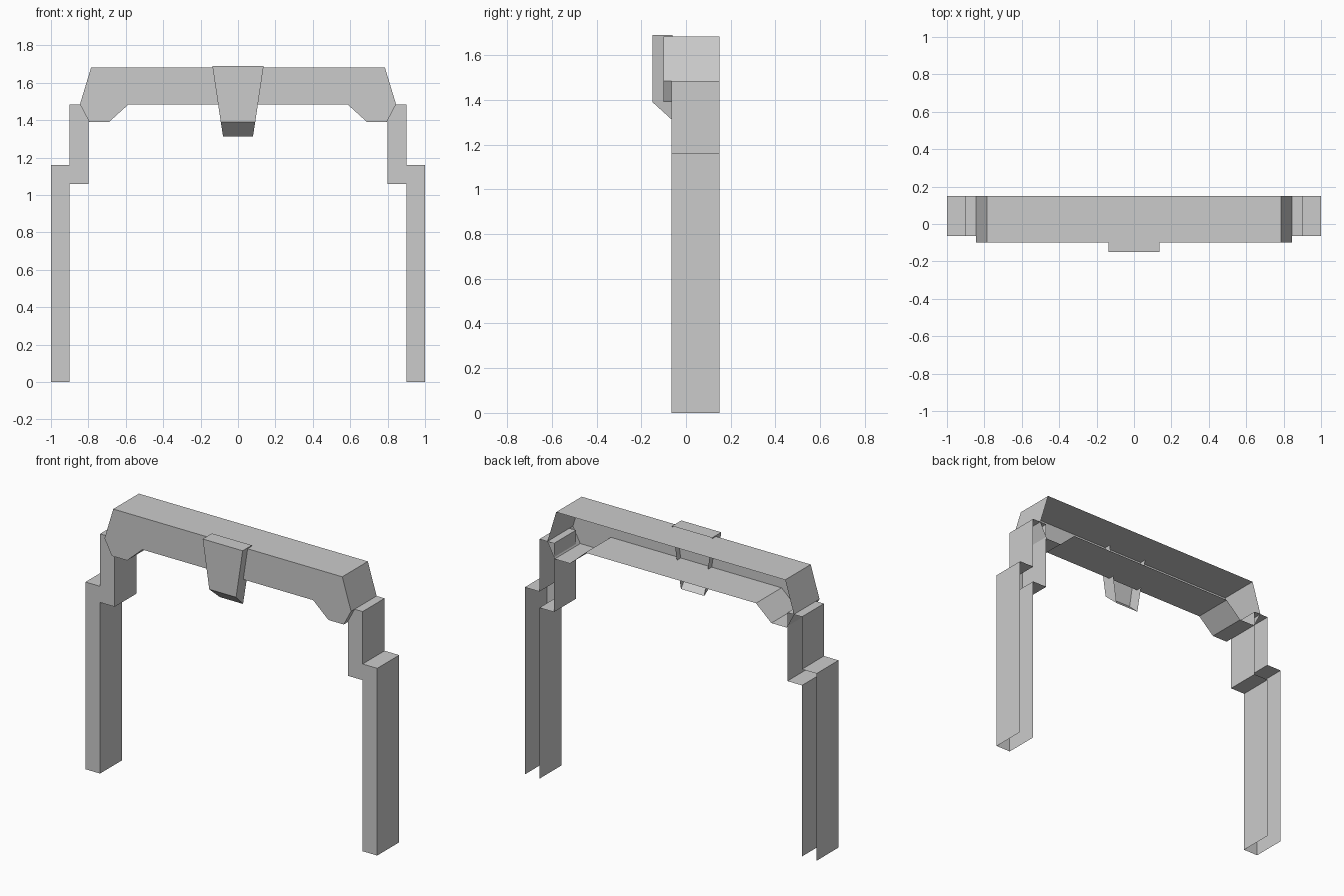
import bpy, bmesh

if "Cube" in bpy.data.objects:
    bpy.data.objects.remove(bpy.data.objects["Cube"])


def mesh_object(name, bm):
    bmesh.ops.recalc_face_normals(bm, faces=bm.faces)
    # the shells are open at the back, so make the front face point to -y
    bm.normal_update()
    front = min(bm.faces, key=lambda f: f.calc_center_median().y)
    if front.normal.y > 0:
        bmesh.ops.reverse_faces(bm, faces=bm.faces)
    me = bpy.data.meshes.new(name)
    bm.to_mesh(me)
    bm.free()
    ob = bpy.data.objects.new(name, me)
    bpy.context.collection.objects.link(ob)
    return ob


def open_shell(name, profile, y_front, y_back, skip_floor=False):
    """Front profile (x, z) with walls running back; the back stays open."""
    bm = bmesh.new()
    front = [bm.verts.new((x, y_front, z)) for x, z in profile]
    back = [bm.verts.new((x, y_back, z)) for x, z in profile]
    bm.faces.new(front)
    n = len(profile)
    for i in range(n):
        j = (i + 1) % n
        if skip_floor and profile[i][1] == 0 and profile[j][1] == 0:
            continue
        bm.faces.new((front[i], front[j], back[j], back[i]))
    return mesh_object(name, bm)


# Stepped posts, open at the back and at the floor
post = [(1, 0), (1, 1.16), (0.9, 1.16), (0.9, 1.485),
        (0.8, 1.485), (0.8, 1.06), (0.9, 1.06), (0.9, 0)]
for side, s in (("right", 1), ("left", -1)):
    open_shell(side + "_post", [(s * x, z) for x, z in post],
               -0.065, 0.15, skip_floor=True)

# Lintel with angled ends and corbels
half = [(0.785, 1.683), (0.845, 1.485), (0.795, 1.39), (0.69, 1.39), (0.585, 1.485)]
open_shell("lintel", half + [(-x, z) for x, z in reversed(half)], -0.1, 0.15)

# Tapered keystone with a sloping lower face, open at the back
bm = bmesh.new()
rows = [(0.137, -0.06, 1.69), (0.137, -0.15, 1.69),
        (0.092, -0.15, 1.39), (0.08, -0.065, 1.313)]
left = [bm.verts.new((-x, y, z)) for x, y, z in rows]
right = [bm.verts.new((x, y, z)) for x, y, z in rows]
for i in range(3):
    bm.faces.new((left[i], left[i + 1], right[i + 1], right[i]))
bm.faces.new(left)
bm.faces.new(right)
mesh_object("keystone", bm)
